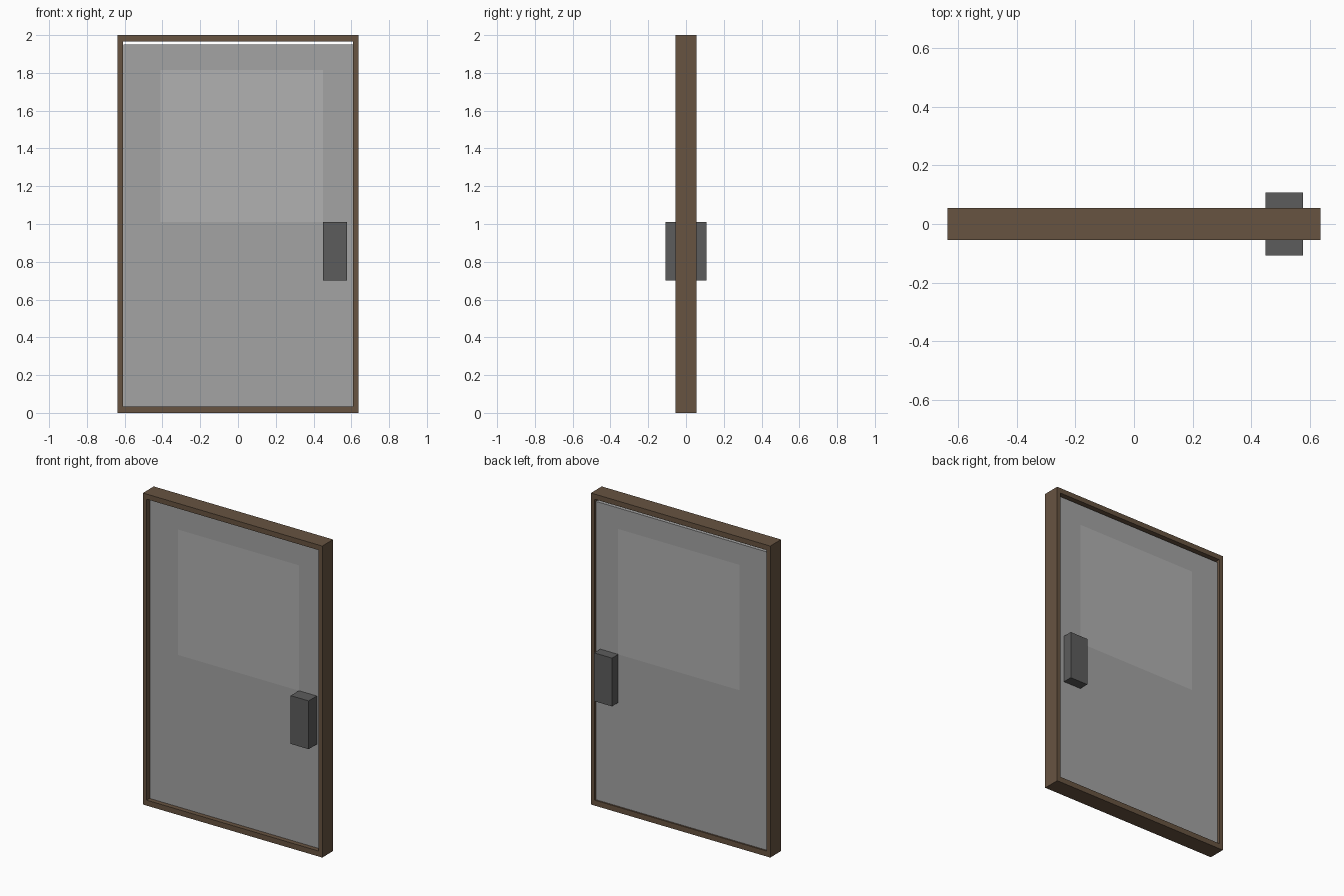
import bpy, bmesh

if "Cube" in bpy.data.objects:
    bpy.data.objects.remove(bpy.data.objects["Cube"])


def material(name, rgb):
    mat = bpy.data.materials.new(name)
    mat.diffuse_color = (*rgb, 1)
    mat.use_nodes = True
    mat.node_tree.nodes["Principled BSDF"].inputs["Base Color"].default_value = mat.diffuse_color
    return mat


def finish(name, bm, *mats):
    bmesh.ops.recalc_face_normals(bm, faces=bm.faces)
    mesh = bpy.data.meshes.new(name)
    bm.to_mesh(mesh)
    bm.free()
    for mat in mats:
        mesh.materials.append(mat)
    obj = bpy.data.objects.new(name, mesh)
    bpy.context.collection.objects.link(obj)
    return obj


def box(x, y, z):
    """Box bmesh from (min, max) ranges."""
    bm = bmesh.new()
    bmesh.ops.create_cube(bm, size=1)
    for v in bm.verts:
        v.co = [r[0] if c < 0 else r[1] for c, r in zip(v.co, (x, y, z))]
    return bm


brown = material("wood_brown", (0.136, 0.087, 0.053))
panel_grey = material("panel_grey", (0.37, 0.37, 0.37))
glass_grey = material("window_grey", (0.44, 0.44, 0.44))
dark_grey = material("handle_grey", (0.107, 0.107, 0.107))

# Door frame: a mitred rectangular ring
bm = bmesh.new()


def loop(hx, z0, z1, y):
    return [bm.verts.new((x, y, z)) for x, z in
            ((-hx, z0), (hx, z0), (hx, z1), (-hx, z1))]


loops = [loop(0.637, 0, 2, -0.055), loop(0.61, 0.035, 1.967, -0.055),
         loop(0.61, 0.035, 1.967, 0.055), loop(0.637, 0, 2, 0.055)]
for i in range(4):
    a, b = loops[i], loops[(i + 1) % 4]
    for j in range(4):
        k = (j + 1) % 4
        bm.faces.new((a[j], a[k], b[k], b[j]))
finish("door_frame", bm, brown)

# Door leaf with a flush window area on both faces
win_x, win_z = (-0.41, 0.45), (1.01, 1.815)
bm = box((-0.606, 0.608), (-0.025, 0.045), (0.035, 1.95))
cuts = [((x, 0, 0), (1, 0, 0)) for x in win_x] + [((0, 0, z), (0, 0, 1)) for z in win_z]
for co, no in cuts:
    bmesh.ops.bisect_plane(bm, geom=bm.verts[:] + bm.edges[:] + bm.faces[:],
                           plane_co=co, plane_no=no)
for f in bm.faces:
    c = f.calc_center_median()
    if win_x[0] < c.x < win_x[1] and win_z[0] < c.z < win_z[1]:
        f.material_index = 1
finish("door_panel", bm, panel_grey, glass_grey)

# Handle block passing through the leaf
finish("door_handle", box((0.45, 0.577), (-0.108, 0.108), (0.70, 1.01)), dark_grey)
